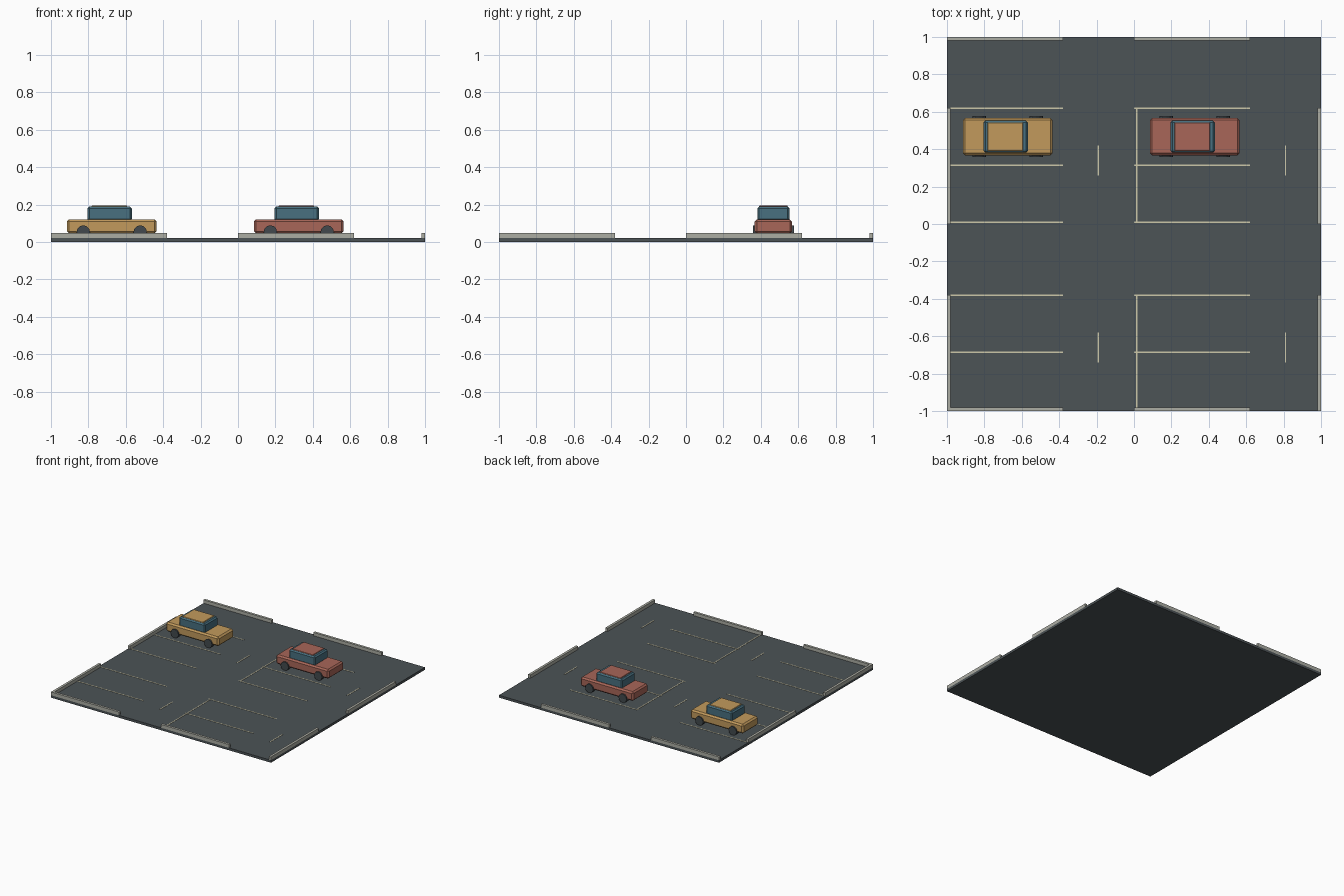
import bpy, bmesh, math
from mathutils import Matrix

if "Cube" in bpy.data.objects:
    bpy.data.objects.remove(bpy.data.objects["Cube"])


def linear(c):
    c /= 255
    return c / 12.92 if c <= 0.04045 else ((c + 0.055) / 1.055) ** 2.4


def material(name, r, g, b):
    m = bpy.data.materials.new(name)
    m.diffuse_color = (linear(r), linear(g), linear(b), 1)
    m.use_nodes = True
    m.node_tree.nodes["Principled BSDF"].inputs["Base Color"].default_value = m.diffuse_color
    return m


ASPHALT = material("asphalt", 76, 83, 86)
KERB = material("concrete", 172, 173, 164)
PAINT = material("line paint", 205, 200, 170)
YELLOW = material("yellow body", 194, 154, 92)
RED = material("red body", 168, 102, 88)
GLASS = material("blue glass", 72, 112, 128)
RUBBER = material("rubber", 66, 73, 77)


def finish(name, bm, mat):
    mesh = bpy.data.meshes.new(name)
    bm.to_mesh(mesh)
    bm.free()
    mesh.materials.append(mat)
    obj = bpy.data.objects.new(name, mesh)
    bpy.context.collection.objects.link(obj)
    return obj


def box(name, x, y, z, mat, bevel=0):
    """Box from (min, max) ranges, with optional chamfered edges."""
    bm = bmesh.new()
    size = [r[1] - r[0] for r in (x, y, z)]
    mid = [(r[0] + r[1]) / 2 for r in (x, y, z)]
    bmesh.ops.create_cube(bm, size=1, matrix=Matrix.Translation(mid) @ Matrix.Diagonal((*size, 1)))
    if bevel:
        bmesh.ops.bevel(bm, geom=bm.edges[:], offset=bevel, segments=1, affect='EDGES')
    return finish(name, bm, mat)


def wheel(name, x, y, z, radius, width):
    bm = bmesh.new()
    place = Matrix.Translation((x, y, z)) @ Matrix.Rotation(math.pi / 2, 4, 'X')
    bmesh.ops.create_cone(bm, cap_ends=True, segments=12, radius1=radius, radius2=radius,
                          depth=width, matrix=place)
    return finish(name, bm, RUBBER)


TOP = 0.02          # road surface
KERB_Z = (TOP, 0.047)
LINE_Z = (TOP, 0.022)

# Four ground tiles
for tx in (-1, 0):
    for ty in (-1, 0):
        box("ground_tile", (tx, tx + 1), (ty, ty + 1), (0, TOP), ASPHALT)

# Kerbs along the sides
for y in ((-1, -0.38), (0, 0.62)):
    box("left_kerb", (-1, -0.98), y, KERB_Z, KERB)
    box("right_kerb", (0.98, 1), y, KERB_Z, KERB)

# Kerbs along the front and back
for start, end in ((-1, -0.38), (0, 0.62)):
    box("front_kerb", (max(start, -0.98), end), (-1, -0.98), KERB_Z, KERB)
    box("back_kerb", (start, end), (0.98, 1), KERB_Z, KERB)

# Parking bay lines and lane dashes
for tx in (-1, 0):
    x0 = tx + 0.02 if tx else 0
    for y in (0.62, 0.315, 0.01, -0.38, -0.685):
        box("bay_line", (x0, tx + 0.62), (y - 0.004, y + 0.004), LINE_Z, PAINT)
    for y in (0.34, -0.66):
        box("lane_dash", (tx + 0.806, tx + 0.814), (y - 0.08, y + 0.08), LINE_Z, PAINT)
for y in ((0.014, 0.616), (-0.98, -0.384)):
    box("bay_end_line", (0.01, 0.018), y, LINE_Z, PAINT)


def car(name, cx, cy, paint):
    box(name + "_body", (cx - 0.24, cx + 0.24), (cy - 0.1, cy + 0.1), (0.045, 0.121), paint, 0.012)
    box(name + "_cabin", (cx - 0.13, cx + 0.107), (cy - 0.086, cy + 0.086), (0.112, 0.19), GLASS, 0.01)
    box(name + "_roof", (cx - 0.108, cx + 0.082), (cy - 0.076, cy + 0.076), (0.184, 0.195), paint, 0.003)
    for x in (-0.152, 0.152):
        for y in (-0.093, 0.093):
            wheel(name + "_wheel", cx + x, cy + y, 0.053, 0.036, 0.034)


car("yellow_car", -0.675, 0.467, YELLOW)
car("red_car", 0.325, 0.467, RED)
